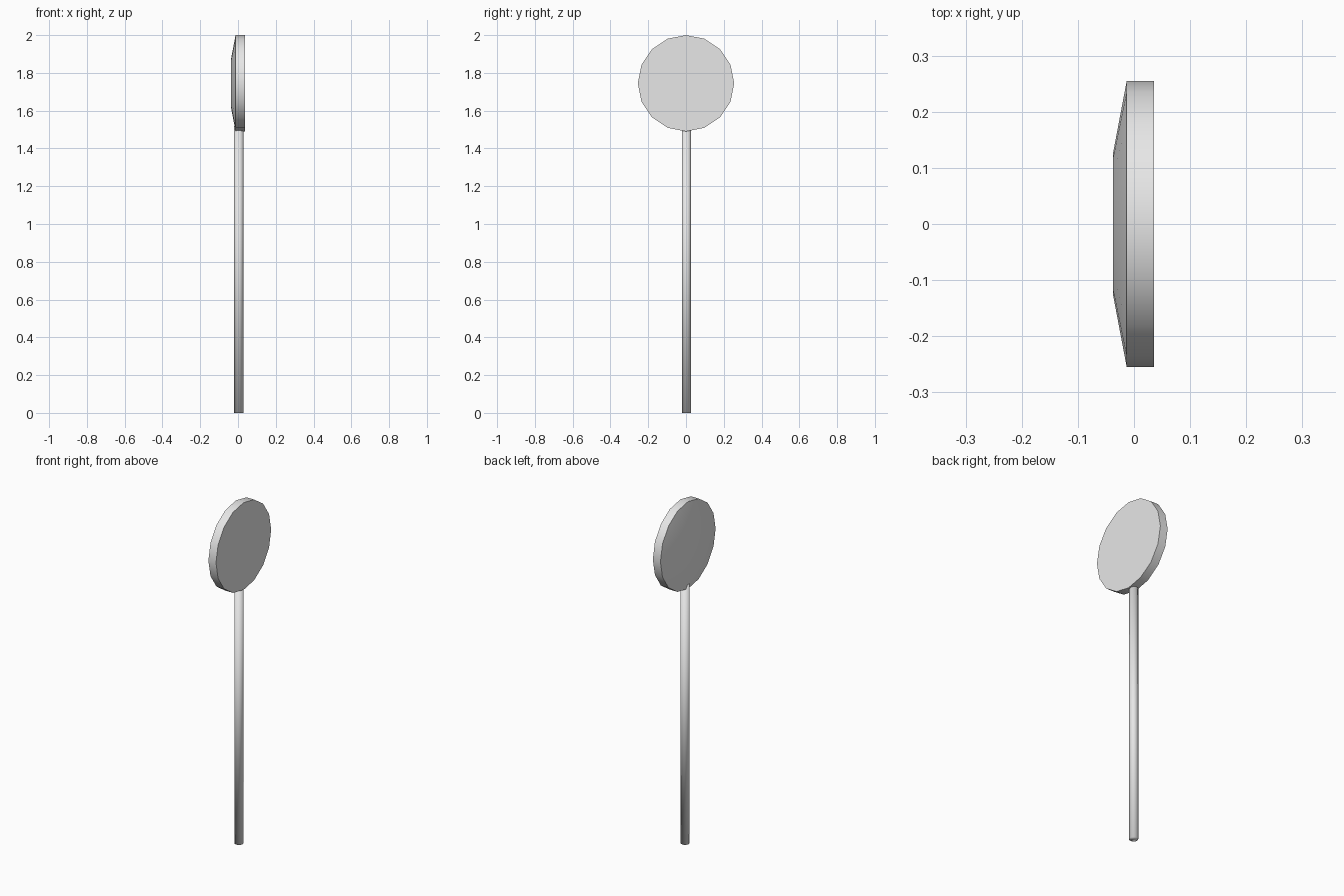
import bpy, bmesh, math

cube = bpy.data.objects.get("Cube")
if cube:
    bpy.data.objects.remove(cube, do_unlink=True)

grey = bpy.data.materials.new("light_grey")
grey.use_nodes = True
colour = (0.8, 0.8, 0.8, 1)
grey.diffuse_color = colour
grey.node_tree.nodes["Principled BSDF"].inputs["Base Color"].default_value = colour


def lathe(name, profile, sides, place):
    """Skin rings of (radius, distance) along an axis and cap both ends."""
    bm = bmesh.new()
    rings = []
    for radius, along in profile:
        ring = []
        for i in range(sides):
            a = math.tau * i / sides
            ring.append(bm.verts.new(place(radius * math.cos(a), radius * math.sin(a), along)))
        rings.append(ring)
    for low, high in zip(rings, rings[1:]):
        for i in range(sides):
            j = (i + 1) % sides
            bm.faces.new((low[i], low[j], high[j], high[i]))
    bm.faces.new(rings[0])
    bm.faces.new(rings[-1])
    bmesh.ops.recalc_face_normals(bm, faces=bm.faces)
    mesh = bpy.data.meshes.new(name)
    bm.to_mesh(mesh)
    bm.free()
    mesh.materials.append(grey)
    obj = bpy.data.objects.new(name, mesh)
    bpy.context.collection.objects.link(obj)
    bpy.ops.object.select_all(action="DESELECT")
    obj.select_set(True)
    bpy.context.view_layer.objects.active = obj
    return obj


# Round head: flat on the left, shallow dome on the right
lathe("disc_head", [(0.255, 0.036), (0.255, -0.013), (0.128, -0.037)], 16,
      lambda u, v, w: (w, u, 1.745 + v))
bpy.ops.object.shade_smooth_by_angle(angle=math.radians(30))

# Slim post, smooth right over its ends
lathe("post", [(0.024, 0), (0.024, 1.52)], 16,
      lambda u, v, w: (0.004 + u, 0.002 + v, w))
bpy.ops.object.shade_smooth()
